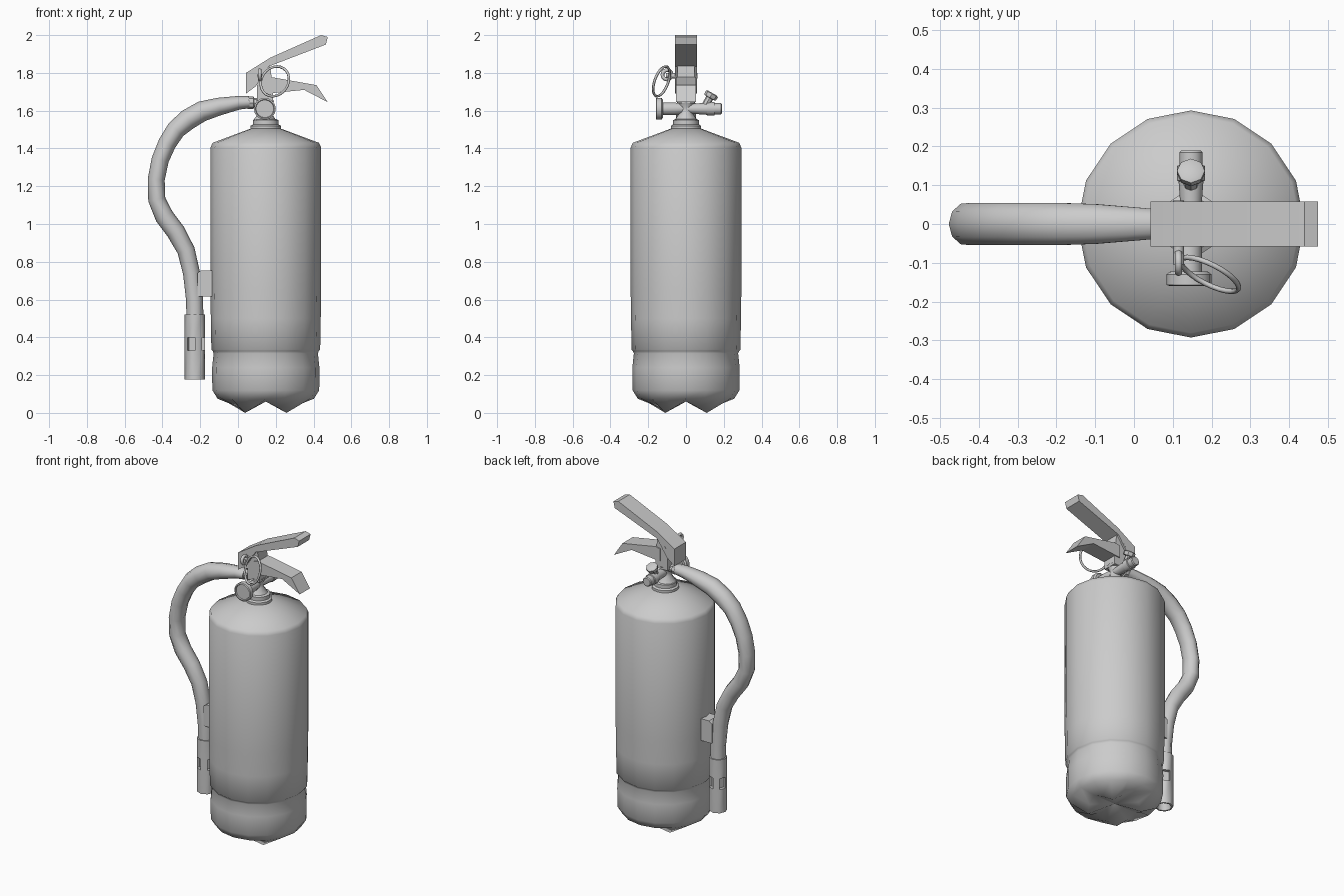
import bpy, bmesh
from math import sin, cos, pi, radians
from mathutils import Vector, Matrix

if "Cube" in bpy.data.objects:
    bpy.data.objects.remove(bpy.data.objects["Cube"])

CX = 0.147  # axis of the tank


def finish(name, bm, angle=50):
    bmesh.ops.recalc_face_normals(bm, faces=bm.faces)
    me = bpy.data.meshes.new(name)
    bm.to_mesh(me)
    bm.free()
    me.shade_smooth()
    me.set_sharp_from_angle(angle=radians(angle))
    ob = bpy.data.objects.new(name, me)
    bpy.context.collection.objects.link(ob)
    return ob


def skin(bm, rings):
    """Bridge rings of vertices and cap both ends."""
    n = len(rings[0])
    for a, b in zip(rings, rings[1:]):
        for i in range(n):
            j = (i + 1) % n
            bm.faces.new((a[i], a[j], b[j], b[i]))
    bm.faces.new(rings[0][::-1])
    bm.faces.new(rings[-1])


def lathe(name, origin, profile, sides=16, axis=(0, 0, 1), angle=50):
    """Revolve (radius, height) points about an axis through origin."""
    m = Matrix.Translation(origin) @ Vector(axis).to_track_quat('Z', 'Y').to_matrix().to_4x4()
    bm = bmesh.new()
    rings = [[bm.verts.new(m @ Vector((r * cos(2 * pi * i / sides), r * sin(2 * pi * i / sides), h)))
              for i in range(sides)] for r, h in profile]
    skin(bm, rings)
    return finish(name, bm, angle)


def prism(name, outline, half, angle=20):
    """Extrude an x-z outline across y."""
    bm = bmesh.new()
    skin(bm, [[bm.verts.new((x, y, z)) for x, z in outline] for y in (-half, half)])
    return finish(name, bm, angle)


def ring(name, m, big, small, n=24, k=6):
    bm = bmesh.new()
    vs = [[bm.verts.new(m @ Vector(((big + small * cos(2 * pi * j / k)) * cos(2 * pi * i / n),
                                    (big + small * cos(2 * pi * j / k)) * sin(2 * pi * i / n),
                                    small * sin(2 * pi * j / k)))) for j in range(k)] for i in range(n)]
    for i in range(n):
        for j in range(k):
            a, b = vs[i], vs[(i + 1) % n]
            bm.faces.new((a[j], b[j], b[(j + 1) % k], a[(j + 1) % k]))
    return finish(name, bm, 70)


# Tank: revolved body, with four feet pulled down on the diagonals of its base
bm = bmesh.new()
rings = []
profile = [(0.155, 0.06), (0.255, 0.075), (0.283, 0.12), (0.284, 0.24), (0.276, 0.315), (0.281, 0.328),
           (0.288, 0.335), (0.291, 0.5), (0.293, 0.65), (0.293, 1.405), (0.281, 1.43), (0.08, 1.505)]
for k, (r, z) in enumerate(profile):
    row = []
    for i in range(16):
        a = 2 * pi * i / 16
        f = (0, 0.5, 1, 0.5)[i % 4]
        dz = -0.06 * f if k == 0 else 0
        row.append(bm.verts.new((CX + r * cos(a), r * sin(a), z + dz)))
    rings.append(row)
skin(bm, rings)
base = [f for f in bm.faces if len(f.verts) == 16 and f.calc_center_median().z < 0.3]
poked = bmesh.ops.poke(bm, faces=base)
poked['verts'][0].co = (CX, 0, 0.06)
finish("tank", bm)

# Neck collar and hourglass valve body
lathe("neck_collar", (CX, 0, 0), [(0.08, 1.49), (0.08, 1.52), (0.068, 1.527), (0.068, 1.55), (0.055, 1.555)])
lathe("valve_body", (CX - 0.005, 0, 0), [(0.06, 1.55), (0.033, 1.59), (0.03, 1.615), (0.05, 1.655)], 12)
prism("valve_stem", [(0.1, 1.64), (0.185, 1.64), (0.185, 1.72), (0.17, 1.84), (0.1, 1.78)], 0.046)

# Pressure gauge, facing front
lathe("gauge", (CX - 0.005, 0, 1.61), [(0.025, 0), (0.033, 0.06), (0.033, 0.122), (0.048, 0.122), (0.058, 0.13),
                                       (0.058, 0.157), (0.05, 0.16), (0.047, 0.153)], 16, (0, -1, 0), 35)

# Rear port with its angled cap
lathe("rear_port", (CX, 0, 1.61), [(0.024, 0), (0.032, 0.11), (0.036, 0.112), (0.036, 0.15), (0.03, 0.152),
                                   (0.03, 0.185), (0.025, 0.19)], 12, (0, 1, 0), 35)
lathe("port_cap", (CX, 0.095, 1.615), [(0.02, 0), (0.02, 0.06), (0.033, 0.062), (0.036, 0.07), (0.036, 0.085),
                                       (0.027, 0.09)], 8, (0, 0.5, 0.87), 35)

# Squeeze handles
prism("upper_lever", [(0.042, 1.69), (0.095, 1.73), (0.165, 1.835), (0.465, 1.95), (0.475, 1.99),
                      (0.44, 2.0), (0.17, 1.88), (0.042, 1.8)], 0.058)
prism("carry_handle", [(0.15, 1.69), (0.35, 1.71), (0.475, 1.645), (0.415, 1.735), (0.18, 1.777),
                       (0.15, 1.77)], 0.052)

# Safety pin, its eye and pull ring
lathe("safety_pin", (0.115, 0.06, 1.785), [(0.014, 0), (0.014, 0.165)], 8, (0, -1, 0))
ring("pin_eye", Matrix.Translation((0.115, -0.1, 1.79)) @ Matrix.Rotation(pi / 2, 4, 'Y'), 0.025, 0.01, 12)
d = Vector((0.89, -0.45, 0)).normalized()
v = Vector((0.45 * 0.31, 0.89 * 0.31, 0.95)).normalized()
n = d.cross(v)
ring("pull_ring", Matrix.Translation((0.195, -0.13, 1.755)) @ Matrix((d, v, n)).transposed().to_4x4(), 0.083, 0.007)

# Hose: elliptical section swept along its bend, as (x, z, in-plane radius, y radius)
path = [(0.06, 1.645, 0.032, 0.04), (0.005, 1.642, 0.036, 0.045), (-0.10, 1.622, 0.047, 0.054),
        (-0.19, 1.597, 0.054, 0.057), (-0.264, 1.554, 0.055, 0.057), (-0.328, 1.5, 0.051, 0.057),
        (-0.375, 1.427, 0.048, 0.057), (-0.412, 1.34, 0.046, 0.057), (-0.433, 1.235, 0.045, 0.055),
        (-0.43, 1.13, 0.046, 0.053), (-0.39, 1.04, 0.05, 0.052), (-0.33, 0.96, 0.05, 0.05),
        (-0.275, 0.86, 0.047, 0.048), (-0.246, 0.74, 0.045, 0.046), (-0.23, 0.60, 0.045, 0.045),
        (-0.228, 0.5, 0.045, 0.045)]
bm = bmesh.new()
rings = []
for i, (x, z, rp, ry) in enumerate(path):
    p, q = path[max(i - 1, 0)], path[min(i + 1, len(path) - 1)]
    t = Vector((q[0] - p[0], 0, q[1] - p[1])).normalized()
    side = Vector((-t.z, 0, t.x))
    rings.append([bm.verts.new(Vector((x, 0, z)) + side * rp * cos(a) + Vector((0, ry * sin(a), 0)))
                  for a in (2 * pi * k / 10 for k in range(10))])
skin(bm, rings)
finish("hose", bm)
lathe("hose_fitting", (0.15, 0, 1.64), [(0.025, 0), (0.025, 0.065), (0.033, 0.068), (0.033, 0.1)], 8, (-1, 0, 0.02), 35)

# Nozzle: eight-sided, with a recessed slot in every second side
bm = bmesh.new()
rings = [[bm.verts.new((-0.228 + r * cos(k * pi / 4), r * sin(k * pi / 4), z)) for k in range(8)]
         for r, z in ((0.025, 0.25), (0.044, 0.178), (0.054, 0.178), (0.054, 0.33), (0.054, 0.4), (0.054, 0.52))]
skin(bm, rings)
bm.faces.ensure_lookup_table()
slots = [bm.faces[3 * 8 + k] for k in (1, 3, 5, 7)]
for f in bmesh.ops.extrude_discrete_faces(bm, faces=slots)['faces']:
    c = f.calc_center_median() - Vector((-0.228, 0, 0.365))
    bmesh.ops.translate(bm, verts=f.verts, vec=-c.normalized() * 0.02)
finish("nozzle", bm)

# Bracket that holds the hose to the tank
prism("hose_bracket", [(-0.215, 0.615), (-0.135, 0.615), (-0.135, 0.755), (-0.195, 0.755), (-0.215, 0.74)], 0.045)
